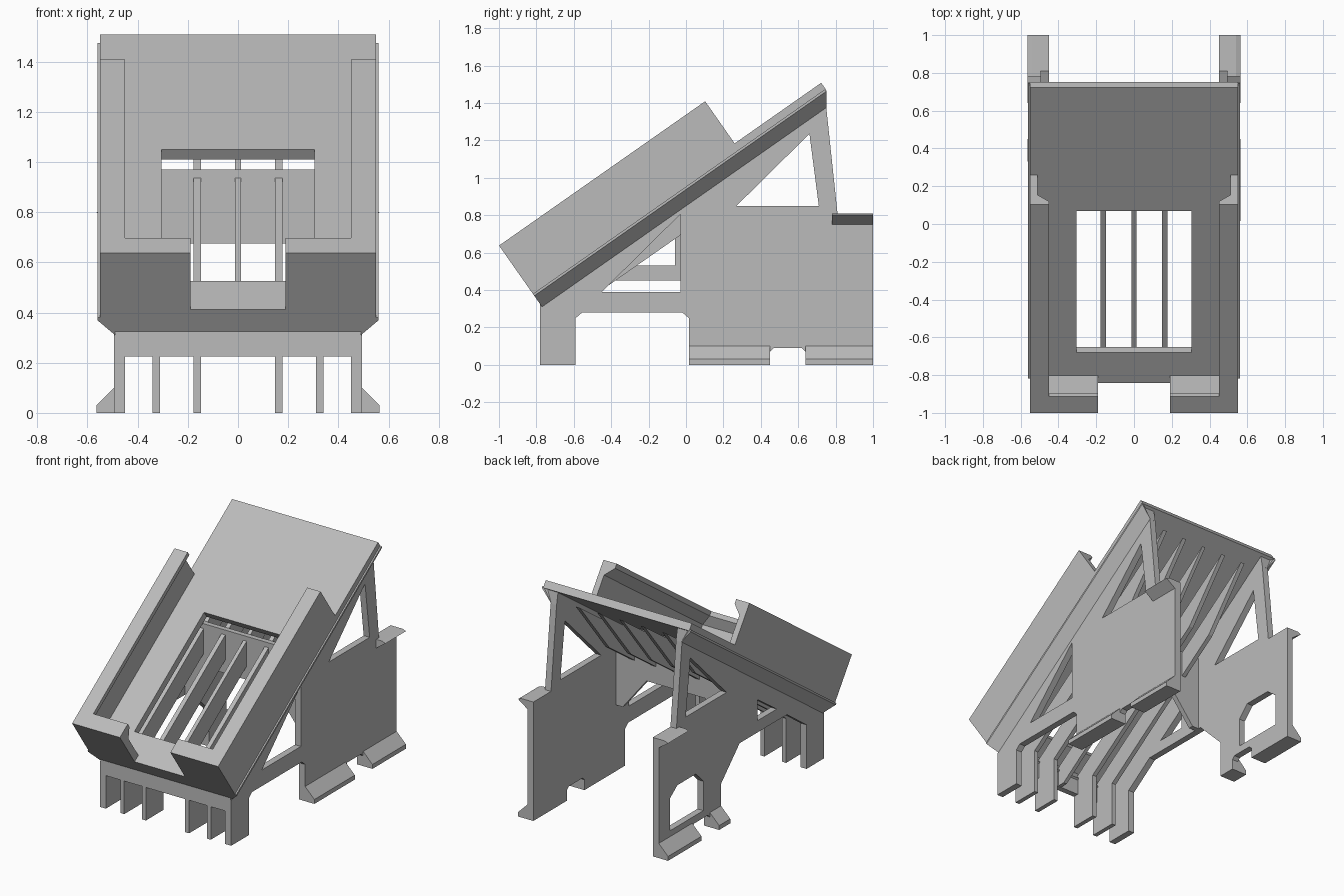
import bpy, bmesh, math
from mathutils import Matrix, Vector

cube = bpy.data.objects.get("Cube")
if cube:
    bpy.data.objects.remove(cube, do_unlink=True)

grey = bpy.data.materials.new("plain grey")
grey.use_nodes = True
grey.diffuse_color = (0.5, 0.5, 0.5, 1)
grey.node_tree.nodes["Principled BSDF"].inputs["Base Color"].default_value = (0.5, 0.5, 0.5, 1)

# Directions: the tray leans back along U, its thickness runs along V
X, Y, Z = Vector((1, 0, 0)), Vector((0, 1, 0)), Vector((0, 0, 1))
LEAN = math.radians(35)
U = Vector((0, math.cos(LEAN), math.sin(LEAN)))
V = Vector((0, -math.sin(LEAN), math.cos(LEAN)))
TRAY = Vector((0, -0.77, 0.31))


def frame(a, b, c, origin=Vector()):
    m = Matrix((a, b, c)).transposed().to_4x4()
    m.translation = origin
    return m


SIDE = frame(Y, Z, X)
CROSS = frame(X, Z, -Y)
TRAY_TOP = frame(X, U, V, TRAY)
TRAY_LONG = frame(V, X, U, TRAY)
TRAY_SIDE = frame(U, V, X, TRAY)
TRAY_FRONT = frame(X, V, -U, TRAY)


def prism(name, matrix, lo, hi, outline, *holes):
    """Flat outline with holes, extruded from lo to hi along the frame's third axis."""
    curve = bpy.data.curves.new(name, 'CURVE')
    curve.dimensions = '2D'
    curve.fill_mode = 'BOTH'
    curve.extrude = (hi - lo) / 2
    for loop in (outline, *holes):
        spline = curve.splines.new('POLY')
        spline.points.add(len(loop) - 1)
        for p, (a, b) in zip(spline.points, loop):
            p.co = (a, b, 0, 1)
        spline.use_cyclic_u = True
    temp = bpy.data.objects.new(name + "_outline", curve)
    bpy.context.collection.objects.link(temp)
    bpy.context.view_layer.update()
    dg = bpy.context.evaluated_depsgraph_get()
    mesh = bpy.data.meshes.new_from_object(temp.evaluated_get(dg))
    bpy.data.objects.remove(temp, do_unlink=True)
    bm = bmesh.new()
    bm.from_mesh(mesh)
    bmesh.ops.remove_doubles(bm, verts=bm.verts, dist=0.0001)
    bmesh.ops.translate(bm, verts=bm.verts, vec=(0, 0, (lo + hi) / 2))
    bmesh.ops.recalc_face_normals(bm, faces=bm.faces)
    for f in bm.faces:
        f.smooth = False
    bm.to_mesh(mesh)
    bm.free()
    mesh.materials.clear()
    mesh.materials.append(grey)
    mesh.name = name
    obj = bpy.data.objects.new(name, mesh)
    obj.matrix_world = matrix
    bpy.context.collection.objects.link(obj)
    return obj


def rect(a0, a1, b0, b1):
    return [(a0, b0), (a1, b0), (a1, b1), (a0, b1)]


def flip_second(pts, s):
    return [(a, s * b) for a, b in pts]


def span(s, lo, hi):
    return (lo, hi) if s > 0 else (-hi, -lo)


# Tray floor with its long opening
prism("tray_floor", TRAY_TOP, 0.075, 0.125,
      rect(-0.55, 0.55, 0, 1.91), rect(-0.305, 0.305, 0.198, 1.113))
prism("tray_front_edge", TRAY_FRONT, -0.05, 0,
      [(-0.49, 0), (0.49, 0), (0.56, 0.072), (0.56, 0.085), (-0.56, 0.085), (-0.56, 0.072)])

rail = [(0, 0.45), (0, 0.49), (0.072, 0.56), (0.085, 0.56), (0.085, 0.55),
        (0.12, 0.55), (0.12, 0.45)]
wall = [(0.12, 0.55), (0.4, 0.55), (0.4, 0.45), (0.37, 0.45), (0.31, 0.51), (0.12, 0.51)]
lip = [(0, 0.12), (0, 0.4), (0.104, 0.4), (0.104, 0.37), (0.05, 0.31), (0.05, 0.12)]
foot = [(0.49, 0), (0.565, 0), (0.565, 0.03), (0.49, 0.105)]
hook = [(0.45, 0.75), (0.495, 0.75), (0.565, 0.8), (0.54, 0.81), (0.45, 0.81)]

# Side panel outlines: shared top edge, then a different underside on each side
top_edge = [(1, 0), (1, 0.81), (0.81, 0.81), (0.75, 1.375), (-0.77, 0.31),
            (-0.78, 0.31), (-0.78, 0), (-0.59, 0)]
notch = [(0.45, 0), (0.45, 0.07), (0.47, 0.09), (0.62, 0.09), (0.64, 0.07), (0.64, 0)]
upper_window = [(0.27, 0.85), (0.71, 0.85), (0.66, 1.235)]
left_under = [(-0.59, 0.25), (-0.555, 0.28), (-0.02, 0.28), (0.015, 0.25), (0.015, 0)]
right_under = [(-0.59, 0.3), (-0.38, 0.45), (0.13, 0.45), (0.33, 0.25), (0.33, 0)]
prism("left_side_panel", SIDE, 0.45, 0.495, top_edge + left_under + notch,
      upper_window, [(-0.45, 0.39), (-0.03, 0.39), (-0.03, 0.805)])
prism("right_side_panel", SIDE, -0.495, -0.45, top_edge + right_under + notch,
      upper_window, [(-0.27, 0.53), (-0.06, 0.53), (-0.06, 0.675)],
      [(0.52, 0.14), (0.88, 0.14), (0.88, 0.36), (0.8, 0.42), (0.6, 0.42), (0.52, 0.34)])

for s, side in ((1, "left"), (-1, "right")):
    # Tray rail, its far end trimmed upright
    r = prism(side + "_tray_rail", TRAY_LONG, 0, 1.9, flip_second(rail, s))
    for v in r.data.vertices:
        if v.co.z > 1:
            v.co.z = min(1.91, 1.856 + 0.7 * v.co.x)
    prism(side + "_tray_wall", TRAY_LONG, 0, 1.345, flip_second(wall, s))
    prism(side + "_front_lip", TRAY_SIDE, *span(s, 0.19, 0.55), lip)

    # Feet either side of the notch, and the rear hook
    front_start = 0.015 if s > 0 else 0.33
    mirrored = [(s * a, b) for a, b in foot]
    prism(side + "_front_foot", CROSS, -0.45, -front_start, mirrored)
    prism(side + "_rear_foot", CROSS, -1, -0.64, mirrored)
    prism(side + "_hook", CROSS, -1, -0.78, [(s * a, b) for a, b in hook])

# Ribs under the tray, with front legs except on the middle one
slope = [(-0.59, 0.302), (0.38, 0.98), (0.70, 1.375), (-0.77, 0.345)]
leg = [(-0.78, 0.32), (-0.78, 0), (-0.59, 0)]
for i in range(-2, 3):
    half = 0.015 if i else 0.0125
    start = leg if i else [(-0.78, 0.32), (-0.78, 0.23), (-0.69, 0.23)]
    prism(f"rib_{i + 3}", SIDE, i * 0.163 - half, i * 0.163 + half, start + slope)

# Front crossbar and the arched bulkhead behind the opening
prism("front_crossbar", CROSS, 0.74, 0.78, rect(-0.49, 0.49, 0.225, 0.33))
prism("bulkhead", CROSS, -0.11, -0.075,
      [(-0.46, 0.9), (-0.46, 0.45), (-0.4, 0.45), (-0.22, 0.675), (0.22, 0.675),
       (0.4, 0.45), (0.46, 0.45), (0.46, 0.9), (0.45, 0.97), (-0.45, 0.97)])
